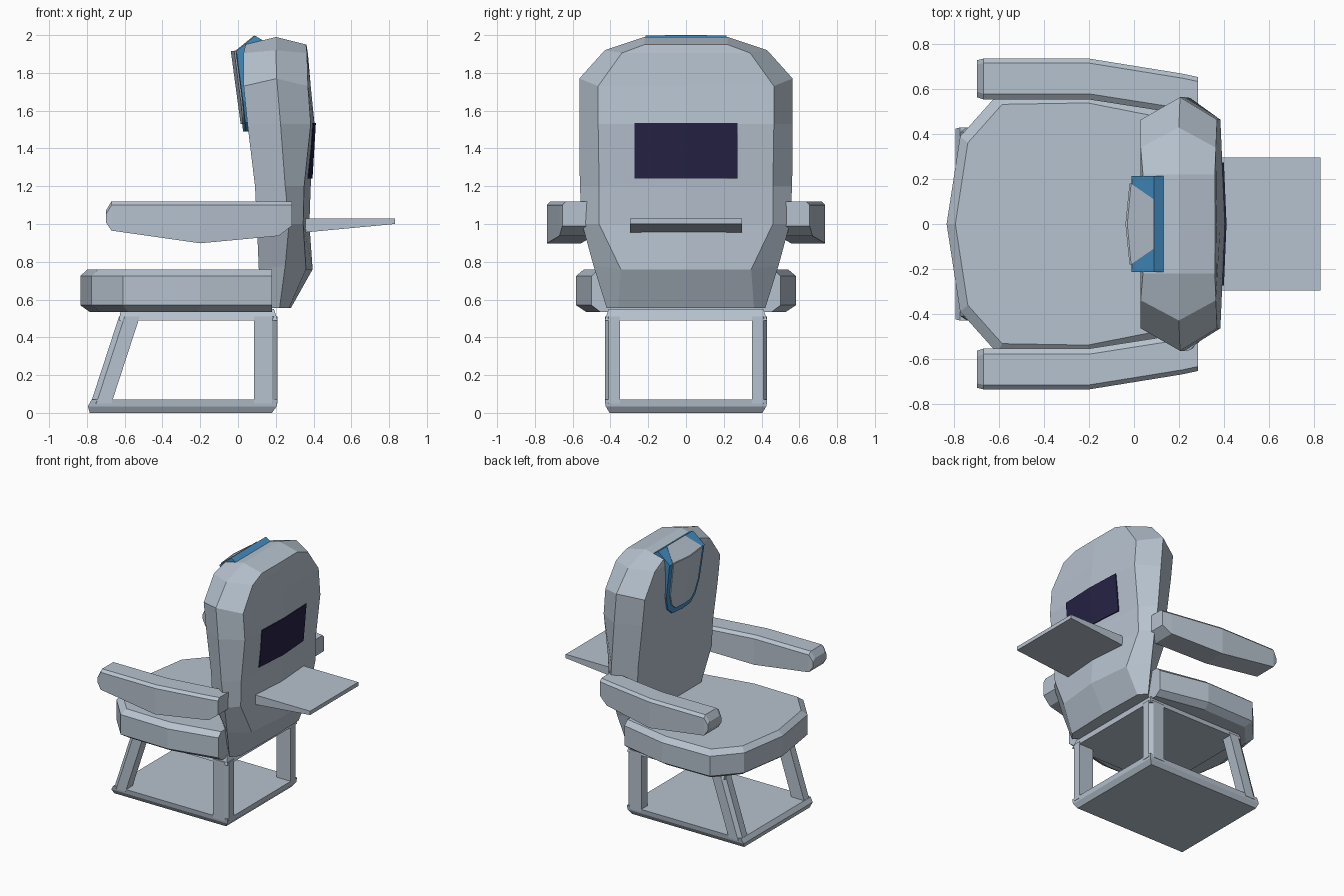
import bpy, bmesh

if "Cube" in bpy.data.objects:
    bpy.data.objects.remove(bpy.data.objects["Cube"])


def material(name, rgb):
    m = bpy.data.materials.new(name)
    m.diffuse_color = (*rgb, 1)
    m.use_nodes = True
    m.node_tree.nodes["Principled BSDF"].inputs["Base Color"].default_value = m.diffuse_color
    return m


GREY = material("pale blue grey", (0.47, 0.54, 0.62))
BLUE = material("mid blue", (0.055, 0.26, 0.52))
NAVY = material("dark navy", (0.019, 0.016, 0.06))


def make(name, verts, faces, mat):
    bm = bmesh.new()
    vs = [bm.verts.new(v) for v in verts]
    for f in faces:
        bm.faces.new([vs[i] for i in f])
    bmesh.ops.recalc_face_normals(bm, faces=bm.faces)
    me = bpy.data.meshes.new(name)
    bm.to_mesh(me)
    bm.free()
    me.materials.append(mat)
    ob = bpy.data.objects.new(name, me)
    bpy.context.collection.objects.link(ob)
    return ob


def loft(name, rings, mat, caps=None):
    """Skin a list of equal-length rings; caps = index lists for the end faces."""
    n = len(rings[0])
    caps = caps or [list(range(n))]
    faces = []
    for r in range(len(rings) - 1):
        for i in range(n):
            j = (i + 1) % n
            faces.append((r * n + i, r * n + j, (r + 1) * n + j, (r + 1) * n + i))
    last = (len(rings) - 1) * n
    for c in caps:
        faces.append(c)
        faces.append([last + i for i in c])
    return make(name, [p for ring in rings for p in ring], faces, mat)


# Base: floor plate, top plate and four corner legs
def rect(x0, x1, y, z):
    return [(x0, -y, z), (x1, -y, z), (x1, y, z), (x0, y, z)]


loft("base_plate", [rect(-0.785, 0.18, 0.405, 0), rect(-0.795, 0.205, 0.425, 0.035),
                    rect(-0.775, 0.21, 0.43, 0.07)], GREY)
loft("base_top_frame", [rect(-0.63, 0.21, 0.43, 0.49), rect(-0.62, 0.19, 0.41, 0.55)], GREY)


def leg_ring(outer, inner, s, z):
    c = 0.03 if outer > inner else -0.03
    return [(inner, s * 0.35, z), (inner, s * 0.43, z), (outer - c, s * 0.43, z),
            (outer, s * 0.41, z), (outer, s * 0.35, z)]


for s, side in ((1, "left"), (-1, "right")):
    loft("front_leg_" + side, [leg_ring(-0.78, -0.67, s, 0.05),
                               leg_ring(-0.63, -0.52, s, 0.51)], GREY)
    loft("back_leg_" + side, [leg_ring(0.21, 0.085, s, 0.05),
                              leg_ring(0.21, 0.085, s, 0.51)], GREY)

# Seat cushion: half outline mirrored, chamfered top and bottom
half = [(0.18, 0.50), (-0.20, 0.582), (-0.61, 0.575), (-0.775, 0.39)]
outline = half + [(-0.835, 0)] + [(x, -y) for x, y in reversed(half)]


def seat_ring(z, inset):
    k = 1 - inset / 0.55
    return [(-0.3 + (x + 0.3) * k if x < 0 else x, y * k, z) for x, y in outline]


loft("seat", [seat_ring(0.535, 0.05), seat_ring(0.57, 0), seat_ring(0.725, 0),
              seat_ring(0.76, 0.04)], GREY)

# Backrest rows: side z, side y, edge z, edge y, front x, side x, back edge x, back centre x
rows = [
    (0.555, 0.42, 0.555, 0.36, 0.17, 0.22, 0.27, 0.28),
    (0.78, 0.49, 0.76, 0.345, 0.11, 0.25, 0.36, 0.395),
    (1.00, 0.55, 1.00, 0.46, 0.10, 0.27, 0.345, 0.378),
    (1.20, 0.562, 1.20, 0.46, 0.09, 0.25, 0.35, 0.385),
    (1.53, 0.565, 1.53, 0.465, 0.05, 0.225, 0.385, 0.405),
    (1.77, 0.565, 1.73, 0.465, 0.03, 0.205, 0.37, 0.385),
    (1.92, 0.43, 1.905, 0.34, 0.03, 0.20, 0.365, 0.37),
    (1.99, 0.22, 1.95, 0.22, 0.04, 0.20, 0.36, 0.362),
]
loft("backrest", [[(xf, yi, ze), (xs, yo, zs), (xb, yi, ze), (xc, 0, ze),
                   (xb, -yi, ze), (xs, -yo, zs), (xf, -yi, ze)]
                  for zs, yo, ze, yi, xf, xs, xb, xc in rows], GREY,
     caps=[(0, 1, 5, 6), (1, 2, 3, 4, 5)])


# Screen: thin plate following the back of the backrest
def back_x(y, z):
    t = (z - 1.20) / 0.33
    edge, centre = 0.35 + 0.035 * t, 0.385 + 0.02 * t
    return centre + (edge - centre) * abs(y) / 0.463


screen_rings = []
for y in (-0.273, 0, 0.273):
    screen_rings.append([(back_x(y, z) + d, y, z) for z, d in
                         ((1.24, -0.002), (1.24, 0.007), (1.535, 0.007), (1.535, -0.002))])
loft("screen", screen_rings, NAVY)

# Folding tray, tapering to its outer edge
loft("tray", [[(0.35, y, 0.955), (0.83, y, 1.0), (0.83, y, 1.03), (0.35, y, 1.03)]
              for y in (-0.297, 0.297)], GREY)


# Armrests: x, inner y, outer y, bottom z, top z
stations = [(-0.70, 0.565, 0.73, 1.01, 1.07), (-0.67, 0.555, 0.737, 0.965, 1.12),
            (-0.20, 0.555, 0.737, 0.898, 1.12), (0.215, 0.49, 0.67, 0.937, 1.12),
            (0.285, 0.48, 0.655, 0.99, 1.12)]
for s, side in ((1, "left"), (-1, "right")):
    loft("armrest_" + side,
         [[(x, s * yi, zb), (x, s * yo, zb), (x, s * yo, zt - 0.02),
           (x, s * (yo - 0.02), zt), (x, s * (yi + 0.025), zt), (x, s * yi, zt - 0.02)]
          for x, yi, yo, zb, zt in stations], GREY)


# Headrest: shield-shaped blue surround with a grey pad
def pad_x(y, z):
    return -0.03 + 0.1 * abs(y) + (1.915 - z) * 0.135


def shield(name, half_pts, shift, depth, mat):
    pts = [(0, half_pts[0][1])] + half_pts + [(0, half_pts[-1][1])]
    pts += [(-y, z) for y, z in reversed(half_pts)]
    rings = [[(pad_x(y, z) + d, y, z) for y, z in pts] for d in (shift, shift + depth)]
    m = len(half_pts) + 1
    loft(name, rings, mat, caps=[list(range(m + 1)), list(range(m, len(pts))) + [0]])


shield("headrest_surround", [(0.215, 1.915), (0.205, 1.65), (0.17, 1.54), (0.11, 1.49)],
       0.0, 0.06, BLUE)
shield("headrest_pad", [(0.18, 1.915), (0.172, 1.66), (0.14, 1.57), (0.095, 1.53)],
       -0.008, 0.009, GREY)

# Blue flap folded over the top of the backrest, with a grey inlay
loft("headrest_flap", [[(-0.012, y, 1.913), (0.09, y, 1.997), (0.135, y, 1.97),
                        (0.13, y, 1.93), (0.01, y, 1.88)] for y in (-0.215, 0.215)], BLUE)
inlay = [(-0.03, 0, 1.913), (-0.013, 0.18, 1.915), (0.03, 0.15, 1.9495), (0.088, 0.11, 1.997),
         (0.088, -0.11, 1.997), (0.03, -0.15, 1.9495), (-0.013, -0.18, 1.915)]
loft("headrest_inlay", [[(x, y, z + d) for x, y, z in inlay] for d in (-0.004, 0.003)], GREY)
